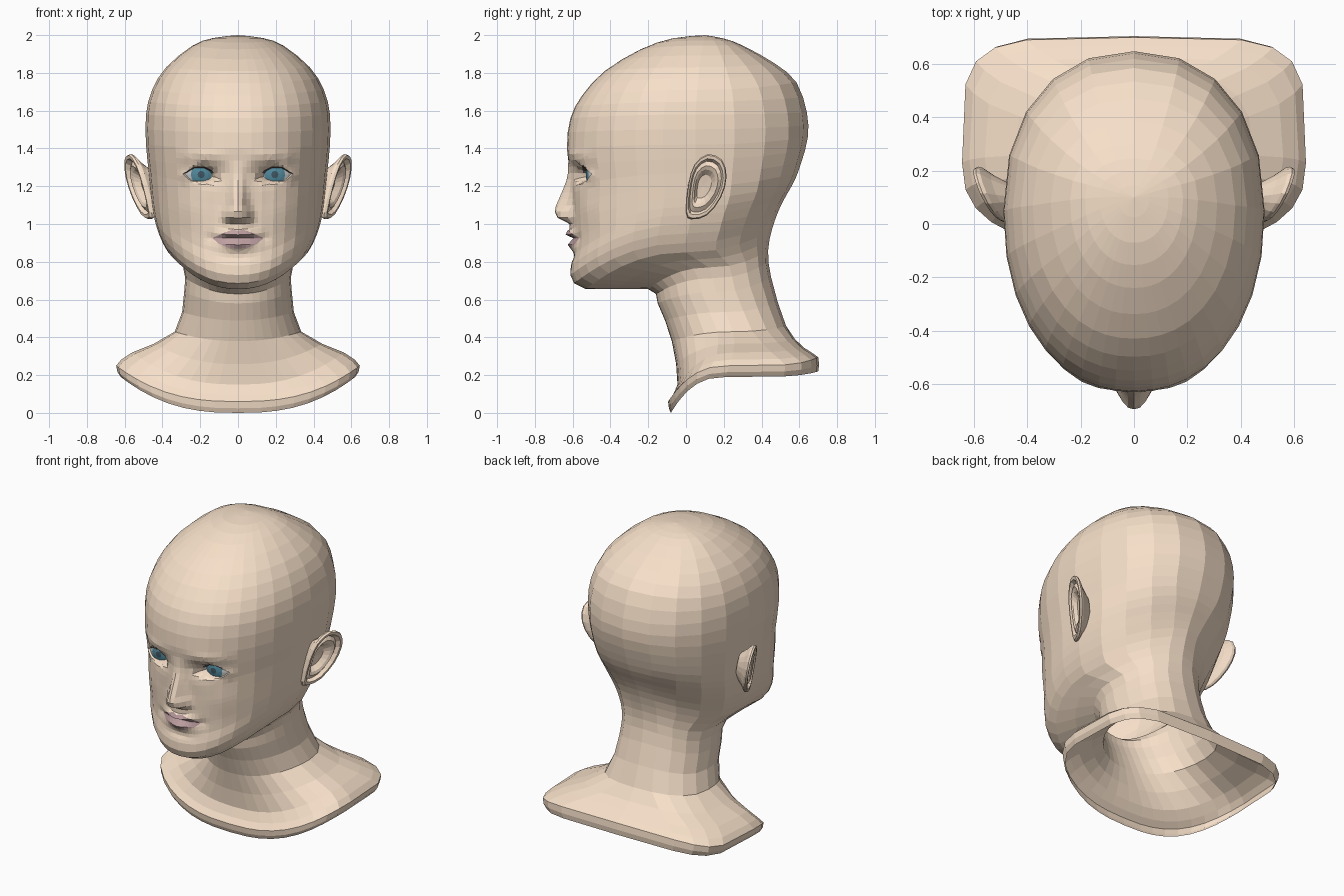
import bpy, bmesh, math
from mathutils import Vector

if "Cube" in bpy.data.objects:
    bpy.data.objects.remove(bpy.data.objects["Cube"])


def material(name, rgb):
    m = bpy.data.materials.new(name)
    m.diffuse_color = (*rgb, 1)
    m.use_nodes = True
    m.node_tree.nodes["Principled BSDF"].inputs["Base Color"].default_value = m.diffuse_color
    return m


SKIN = material("skin", (0.92, 0.74, 0.58))
LIPS = material("lips", (0.52, 0.35, 0.36))
LASH = material("lash", (0.12, 0.09, 0.08))
WHITE = material("eye_white", (0.75, 0.76, 0.76))
IRIS = material("iris", (0.08, 0.25, 0.33))
PUPIL = material("pupil", (0.05, 0.09, 0.12))


def make_object(name, bm, mats):
    # Every part is modelled on the +x side and mirrored
    me = bpy.data.meshes.new(name)
    bm.to_mesh(me)
    bm.free()
    for m in mats:
        me.materials.append(m)
    ob = bpy.data.objects.new(name, me)
    bpy.context.collection.objects.link(ob)
    mod = ob.modifiers.new("mirror", 'MIRROR')
    mod.merge_threshold = 0.002
    return ob


def spline(rows, steps, closed=False):
    # Catmull-Rom interpolation of tuples
    n, out = len(rows), []
    pick = (lambda i: rows[i % n]) if closed else (lambda i: rows[min(max(i, 0), n - 1)])
    for i in range(n if closed else n - 1):
        p = [pick(i + k) for k in (-1, 0, 1, 2)]
        for s in range(steps):
            t = s / steps
            out.append([b + 0.5 * t * (c - a + t * (2*a - 5*b + 4*c - d + t * (3*(b - c) + d - a)))
                        for a, b, c, d in zip(*p)])
    return out if closed else out + [list(rows[-1])]


def skin_rings(bm, rings, closed):
    vs = [[bm.verts.new(p) for p in r] for r in rings]
    n = len(vs[0])
    for a, b in zip(vs, vs[1:]):
        for j in range(n if closed else n - 1):
            k = (j + 1) % n
            bm.faces.new((a[j], a[k], b[k], b[j]))
    bmesh.ops.remove_doubles(bm, verts=bm.verts, dist=0.0005)


def cut_outline(bm, pts):
    # Knife a convex (x, z) outline into the face, return the faces inside
    cx, cz = (sum(p[i] for p in pts) / len(pts) for i in (0, 1))
    lo = [min(p[i] for p in pts) - 0.05 for i in (0, 1)]
    hi = [max(p[i] for p in pts) + 0.05 for i in (0, 1)]
    planes = []

    def inside():
        res = []
        for f in bm.faces:
            c = f.calc_center_median()
            if (c.y < -0.3 and lo[0] < c.x < hi[0] and lo[1] < c.z < hi[1]
                    and all((c - co).dot(no) < 0 for co, no in planes)):
                res.append(f)
        return res

    for a, b in zip(pts, pts[1:] + pts[:1]):
        co = Vector((a[0], 0, a[1]))
        no = Vector((b[1] - a[1], 0, a[0] - b[0])).normalized()
        if (Vector((cx, 0, cz)) - co).dot(no) > 0:
            no = -no
        fs = inside()
        geom = list({g for f in fs for g in (*f.verts, *f.edges)}) + fs
        bmesh.ops.bisect_plane(bm, geom=geom, dist=0.0005, plane_co=co, plane_no=no)
        planes.append((co, no))
    return inside()


# Head and bust: rows of front y, z | side y, z, half width | back y, z
NECK = [(-.08, 0, .21, .19, .62, .70, .22), (-.095, .06, .23, .25, .645, .70, .295),
        (-.045, .15, .25, .32, .56, .625, .345), (-.075, .38, .25, .43, .335, .53, .46),
        (-.15, .58, .16, .64, .285, .45, .72), (-.20, .655, .12, .77, .29, .435, .86)]
SKULL = [(-.53, .655, .0, .85, .37, .455, .97), (-.612, .73, .01, .95, .42, .49, 1.07),
         (-.597, .84, .03, 1.05, .447, .53, 1.15), (-.597, 1.0, .05, 1.14, .46, .575, 1.23),
         (-.605, 1.2, .05, 1.27, .472, .612, 1.33), (-.63, 1.4, .05, 1.42, .487, .645, 1.46),
         (-.612, 1.56, .05, 1.58, .487, .64, 1.59), (-.55, 1.68, .06, 1.71, .455, .585, 1.75),
         (-.43, 1.81, .07, 1.83, .38, .47, 1.85), (-.24, 1.925, .09, 1.945, .24, .3, 1.945),
         (-.07, 1.983, .1, 1.985, .13, .2, 1.982), (.1, 2, .1, 2, 0, .1, 2)]
ANGLES = (0, 7, 14, 22, 31, 41, 52, 64, 77, 90, 108, 126, 144, 162, 180)


def ring(yf, zf, ys, zs, w, yb, zb):
    pts = []
    square = min(max((zb - 0.3) / 0.17, 0), 1)      # bust rows are boxier
    taper = 0.45 * max(0, 1 - abs(zb - 1.05) / 0.25)  # skull narrows behind the jaw
    for deg in ANGLES:
        s, c = math.sin(math.radians(deg)), math.cos(math.radians(deg))
        back = deg > 90
        e = 0.4 + 0.5 * square if back else 0.78 + 0.14 * square
        y, z = (yb, zb) if back else (yf, zf)
        x = 0 if deg in (0, 180) else w * s ** (e + taper * back)
        pts.append((x, ys + (y - ys) * abs(c) ** e, zs + (z - zs) * c * c))
    return pts


head = bmesh.new()
skin_rings(head, [ring(*r) for r in spline(NECK + SKULL, 2)], False)

# Finer mesh on the face
face = [f for f in head.faces for c in [f.calc_center_median()]
        if c.y < -0.4 and c.x < 0.33 and 0.8 < c.z < 1.38]
bmesh.ops.subdivide_edges(head, edges=list({e for f in face for e in f.edges}),
                          cuts=2, use_grid_fill=True)

# Lip and eye outlines
UPPER = [(-.01, .962), (.03, .97), (.08, .951), (.135, .925), (-.01, .925)]
LOWER = [(-.01, .925), (.135, .925), (.105, .898), (.06, .877), (-.01, .868)]
for outline in (UPPER, LOWER):
    for f in cut_outline(head, outline):
        f.material_index = 1
EYE, R = Vector((.195, -.41, 1.262)), 0.12
hole = cut_outline(head, [(.095, 1.243), (.125, 1.287), (.175, 1.311), (.235, 1.305),
                          (.287, 1.265), (.25, 1.228), (.19, 1.216), (.13, 1.223)])
bmesh.ops.delete(head, geom=hole, context='FACES')

# Face relief: x, z, spread x, spread z, depth (+ is inward)
BUMPS = [(.14, 1.27, .07, .045, .035), (.2, 1.36, .12, .03, -.012), (.27, 1.08, .1, .1, -.012),
         (.05, 1.05, .026, .028, -.03), (0, .95, .08, .024, -.045), (0, .89, .07, .024, -.03),
         (0, .925, .09, .01, .018), (.14, .925, .03, .03, .008), (0, .825, .09, .02, .008)]
# Nose: z, height, half width
NOSE = [(.985, 0, .06), (1.01, .03, .06), (1.03, .08, .058), (1.075, .1, .05),
        (1.16, .058, .042), (1.25, .015, .04), (1.33, 0, .05)]
for v in head.verts:
    if v.co.y > -0.25:
        continue
    x, z = v.co.x, v.co.z
    dy = sum(a * math.exp(-((x - bx) / sx) ** 2 - ((z - bz) / sz) ** 2)
             for bx, bz, sx, sz, a in BUMPS)
    for (z0, p0, h0), (z1, p1, h1) in zip(NOSE, NOSE[1:]):
        if z0 <= z < z1:
            t = (z - z0) / (z1 - z0)
            dy -= (p0 + t * (p1 - p0)) * math.exp(-abs(x / (h0 + t * (h1 - h0))) ** 2.5)
    v.co.y += dy

# Eyelids wrap the eyeball, with a thin inner rim, dark along the top
rim = [e for e in head.edges if e.is_boundary
       and all(v.co.y < -0.3 and 0.05 < v.co.x < 0.32 and 1.2 < v.co.z < 1.33 for v in e.verts)]
rim_verts = {v for e in rim for v in e.verts}
for v in head.verts:
    d = v.co - EYE
    target = EYE + d.normalized() * (R + 0.012)
    if d.length < R + 0.012 and v.co.y < -0.3:
        v.co = target
    elif v in rim_verts:
        v.co = v.co.lerp(target, 0.6)
bmesh.ops.recalc_face_normals(head, faces=head.faces)
new = bmesh.ops.extrude_edge_only(head, edges=rim)["geom"]
for g in new:
    if isinstance(g, bmesh.types.BMVert):
        g.co = EYE + (g.co - EYE).normalized() * (R - 0.004)
for g in new:
    if isinstance(g, bmesh.types.BMFace) and g.calc_center_median().z > EYE.z + 0.01:
        g.material_index = 2
make_object("head_and_bust", head, (SKIN, LIPS, LASH))

# Eyeballs: front half only, pole facing forward
eye = bmesh.new()
bmesh.ops.create_uvsphere(eye, u_segments=16, v_segments=20, radius=R)
for f in eye.faces:
    a = math.degrees(f.calc_center_median().angle(Vector((0, 0, 1))))
    f.material_index = 2 if a < 9 else 1 if a < 27 else 0
bmesh.ops.delete(eye, geom=[v for v in eye.verts if v.co.z < -0.001], context='VERTS')
for v in eye.verts:
    v.co = EYE + Vector((v.co.x, -v.co.z, v.co.y))
make_object("eyes", eye, (WHITE, IRIS, PUPIL))

# Ears: outline in (y, z), stepped inwards as (scale, outward offset)
OUTLINE = [(0, 1.06), (.012, 1.21), (.045, 1.315), (.115, 1.37), (.19, 1.34),
           (.215, 1.25), (.185, 1.14), (.11, 1.045), (.03, 1.025)]
STEPS = [(.5, -.085), (.76, -.04), (.97, -.014), (1, 0), (.96, .012), (.86, .012),
         (.78, -.01), (.64, .004), (.52, -.004), (.36, -.032), (0, -.036)]
rings = []
for s, off in STEPS:
    pts = [(.09 + (y - .09) * s, 1.2 + (z - 1.2) * s) for y, z in spline(OUTLINE, 2, True)]
    rings.append([(.455 + .42 * y + .2 * (z - 1.05) + off, y, z) for y, z in pts])
ear = bmesh.new()
skin_rings(ear, rings, True)
bmesh.ops.recalc_face_normals(ear, faces=ear.faces)
make_object("ears", ear, (SKIN,))
